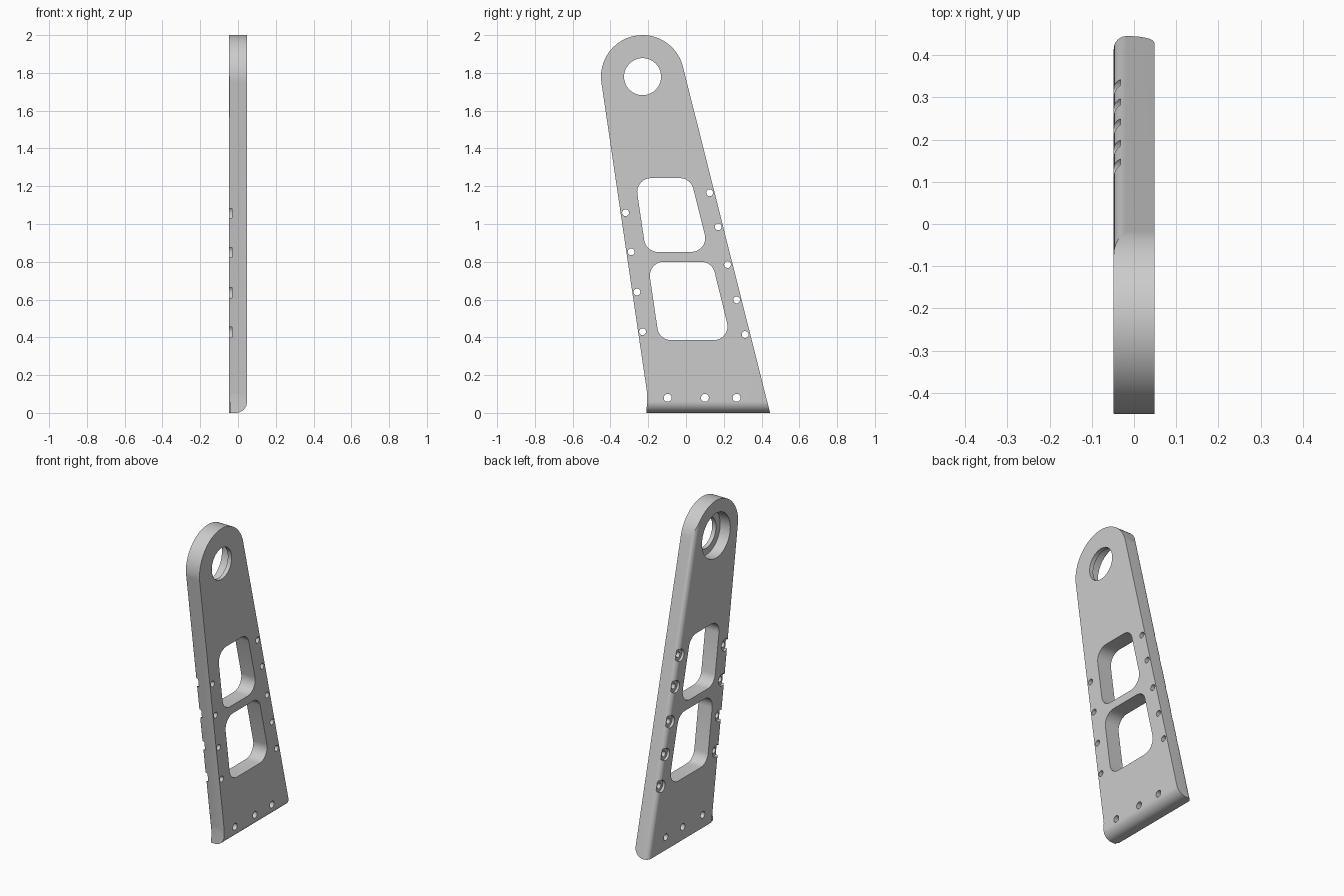
import bpy, bmesh, math
from mathutils import Vector

if "Cube" in bpy.data.objects:
    bpy.data.objects.remove(bpy.data.objects["Cube"])

HALF = 0.048                      # half of the plate thickness
EYE, EYE_R = Vector((-0.23, 1.78)), 0.22

grey = bpy.data.materials.new("plain_grey")
grey.diffuse_color = (0.6, 0.6, 0.6, 1)
grey.use_nodes = True
grey.node_tree.nodes["Principled BSDF"].inputs["Base Color"].default_value = grey.diffuse_color


def make_object(name, bm, hide=False):
    bmesh.ops.recalc_face_normals(bm, faces=bm.faces)
    mesh = bpy.data.meshes.new(name)
    bm.to_mesh(mesh)
    bm.free()
    mesh.materials.append(grey)
    ob = bpy.data.objects.new(name, mesh)
    ob.hide_render = hide
    bpy.context.collection.objects.link(ob)
    return ob


def prism(name, base, direction, hide=False):
    """Sweep a closed 3D polygon along a direction."""
    bm = bmesh.new()
    face = bm.faces.new([bm.verts.new(p) for p in base])
    res = bmesh.ops.extrude_face_region(bm, geom=[face])
    moved = [v for v in res["geom"] if isinstance(v, bmesh.types.BMVert)]
    bmesh.ops.translate(bm, verts=moved, vec=direction)
    return make_object(name, bm, hide)


def plate(name, pts, x0, x1, hide=False):
    return prism(name, [Vector((x0, p[0], p[1])) for p in pts], Vector((x1 - x0, 0, 0)), hide)


def arc(c, r, a0, a1, n):
    return [Vector((c[0] + r * math.cos(a0 + (a1 - a0) * i / n),
                    c[1] + r * math.sin(a0 + (a1 - a0) * i / n))) for i in range(n + 1)]


def circle(c, r, n):
    return arc(c, r, 0, 2 * math.pi, n)[:-1]


def rounded(corners, r, n=8):
    """Convex polygon with every corner rounded."""
    pts, count = [], len(corners)
    for i, c in enumerate(corners):
        p = Vector(c)
        u = (Vector(corners[i - 1]) - p).normalized()
        v = (Vector(corners[(i + 1) % count]) - p).normalized()
        half = u.angle(v) / 2
        centre = p + (u + v).normalized() * r / math.sin(half)
        start = p + u * r / math.tan(half) - centre
        end = p + v * r / math.tan(half) - centre
        a = math.atan2(start.y, start.x)
        turn = (math.atan2(end.y, end.x) - a + math.pi) % (2 * math.pi) - math.pi
        pts += arc(centre, r, a, a + turn, n)
    return pts


def tangent_angle(p, side):
    d = Vector(p) - EYE
    return math.atan2(d.y, d.x) + side * math.acos(EYE_R / d.length)


def cut(body, cutter):
    mod = body.modifiers.new(cutter.name, 'BOOLEAN')
    mod.operation, mod.solver, mod.object = 'DIFFERENCE', 'EXACT', cutter
    bpy.context.view_layer.objects.active = body
    bpy.ops.object.modifier_apply(modifier=mod.name)
    bpy.data.objects.remove(cutter)


def round_edge(name, p, q, outward, sx, r):
    """Remove the material outside a fillet along edge p-q on the sx face."""
    p, q = Vector((0, *p)), Vector((0, *q))
    along = (q - p).normalized()
    out = Vector((0, *outward)).normalized()
    side = Vector((sx, 0, 0))
    corner = p - along * 0.3 + side * HALF
    base = [corner - side * r - out * r + side * r * math.cos(t) + out * r * math.sin(t)
            for t in [math.pi / 2 * i / 12 for i in range(13)]]
    base = ([corner - side * r + out * 0.02] + base[::-1]
            + [corner + side * 0.02 - out * r, corner + side * 0.02 + out * 0.02])
    cut(body, prism(name, base, along * ((q - p).length + 0.6), True))


# Tapered arm with a round eye end
foot_back, knee = (0.445, 0.0), (-0.205, 0.1)
a_back = tangent_angle(foot_back, 1)
a_front = tangent_angle(knee, -1) % (2 * math.pi)
head = arc(EYE, EYE_R, a_back, a_front, 64)
body = plate("arm_plate", [Vector((-0.209, 0)), Vector(foot_back)] + head + [Vector(knee)], -HALF, HALF)

# Rounded long edges and rounded foot
for name, p, q, outward, sx, r in (
        ("foot_round", (-0.3, 0), (0.5, 0), (0, -1), 1, 0.06),
        ("back_round", foot_back, head[0], head[0] - EYE, -1, 0.03),
        ("front_round", knee, head[-1], head[-1] - EYE, -1, 0.008)):
    round_edge(name, p, q, outward, sx, r)

# Two windows
for name, corners in (
        ("upper_window", [(-0.27, 1.243), (0.025, 1.243), (0.122, 0.852), (-0.212, 0.852)]),
        ("lower_window", [(-0.203, 0.80), (0.138, 0.80), (0.24, 0.385), (-0.142, 0.385)])):
    cut(body, plate(name, rounded(corners, 0.073), -0.1, 0.1, True))

# Eye with a stepped seat
cut(body, plate("eye_hole", circle(EYE, 0.098, 64), -0.1, 0.1, True))
cut(body, plate("eye_seat", circle(EYE, 0.14, 64), -0.1, -HALF + 0.07, True))

# Screw holes along both edges with shallow head recesses
side_holes = [(-0.32, 1.06), (-0.29, 0.853), (-0.26, 0.64), (-0.23, 0.43),
              (0.125, 1.165), (0.17, 0.985), (0.22, 0.785), (0.268, 0.598), (0.313, 0.415)]
for c in side_holes:
    cut(body, plate("screw_hole", circle(c, 0.018, 24), -0.1, 0.1, True))
    cut(body, plate("screw_recess", circle(c, 0.037, 24), -0.1, -HALF + 0.016, True))

# Plain holes in the foot
for y in (-0.097, 0.1, 0.268):
    cut(body, plate("foot_hole", circle((y, 0.08), 0.021, 24), -0.1, 0.1, True))

bpy.ops.object.select_all(action='DESELECT')
body.select_set(True)
bpy.context.view_layer.objects.active = body
bpy.ops.object.shade_smooth_by_angle(angle=math.radians(30))
